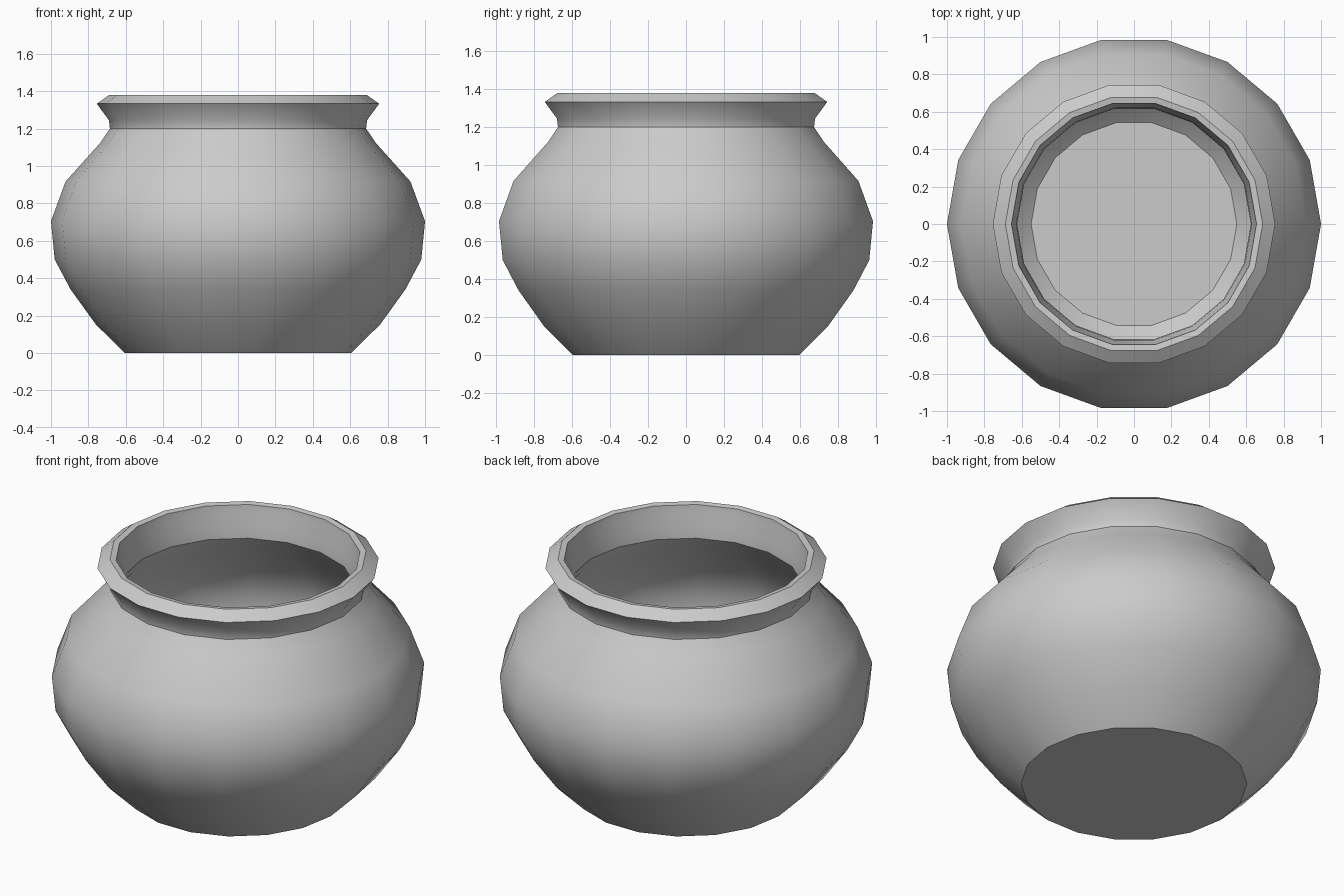
import bpy, bmesh, math

if "Cube" in bpy.data.objects:
    bpy.data.objects.remove(bpy.data.objects["Cube"])

SIDES = 18

# Half cross-section (radius, height): outside from foot to lip, then inside down to floor
outer = [(0.605, 0), (0.76, 0.153), (0.895, 0.34), (0.98, 0.5), (1.0, 0.705),
         (0.922, 0.917), (0.738, 1.122), (0.685, 1.2), (0.69, 1.245), (0.755, 1.333)]
lip = [(0.688, 1.38), (0.655, 1.375)]
inner = [(0.65, 1.335), (0.63, 1.25), (0.625, 1.19), (0.69, 1.09), (0.87, 0.89),
         (0.94, 0.7), (0.92, 0.52), (0.84, 0.37), (0.71, 0.19), (0.55, 0.055)]

# Pot: rings joined around the axis, closed by the foot and the inner floor
bm = bmesh.new()
rings = []
for r, z in outer + lip + inner:
    rings.append([bm.verts.new((r * math.cos(2 * math.pi * i / SIDES),
                                r * math.sin(2 * math.pi * i / SIDES), z))
                  for i in range(SIDES)])
for a, b in zip(rings, rings[1:]):
    for i in range(SIDES):
        j = (i + 1) % SIDES
        bm.faces.new((a[i], a[j], b[j], b[i]))
bm.faces.new(rings[0][::-1])
bm.faces.new(rings[-1])
bmesh.ops.recalc_face_normals(bm, faces=bm.faces)

mesh = bpy.data.meshes.new("pot")
bm.to_mesh(mesh)
bm.free()
pot = bpy.data.objects.new("pot", mesh)
bpy.context.collection.objects.link(pot)
bpy.context.view_layer.objects.active = pot
pot.select_set(True)
bpy.ops.object.shade_smooth_by_angle(angle=math.radians(34))
